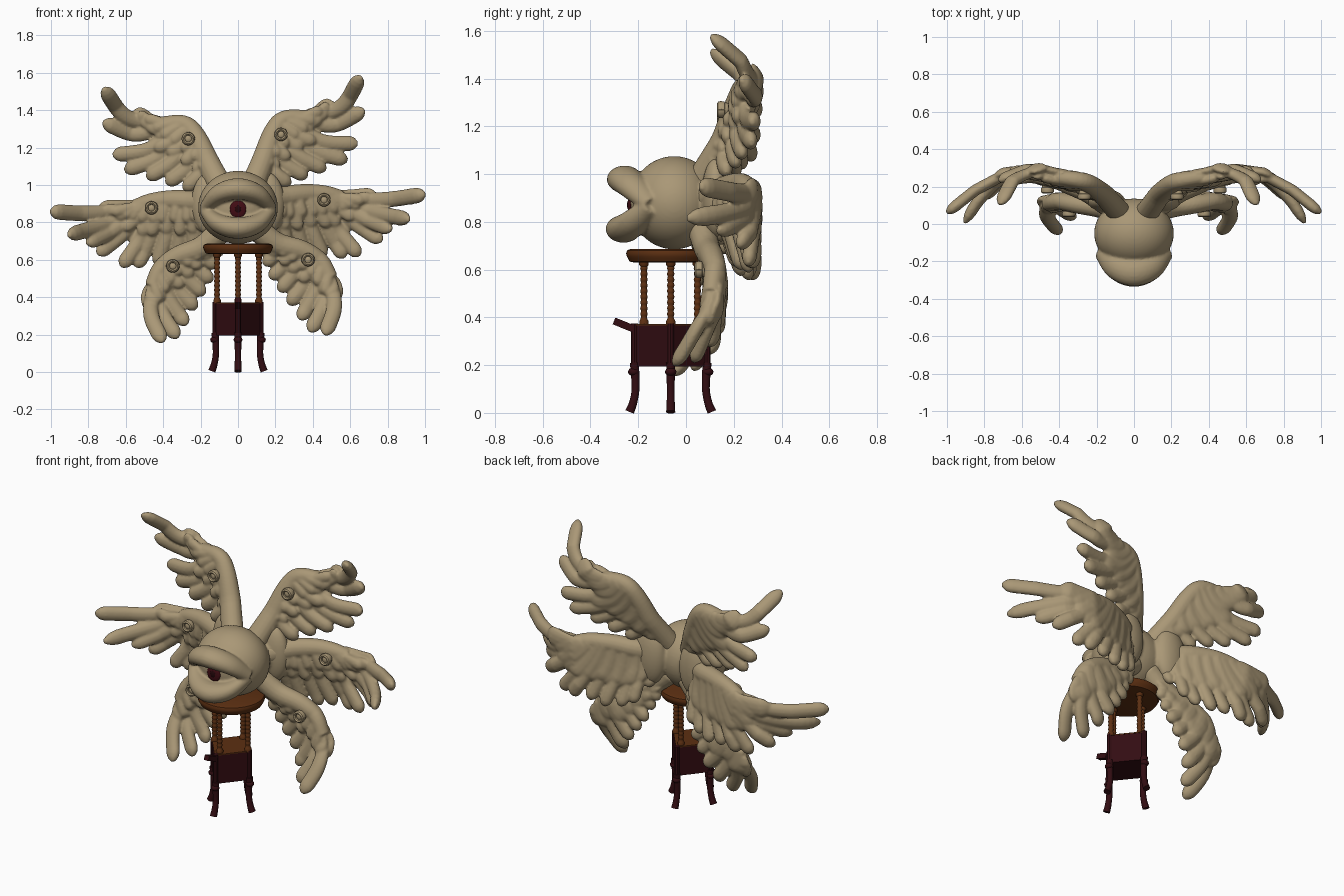
import bpy, bmesh, math
from mathutils import Vector, Matrix

if "Cube" in bpy.data.objects:
    bpy.data.objects.remove(bpy.data.objects["Cube"])

def material(name, rgb):
    m = bpy.data.materials.new(name)
    m.diffuse_color = (*rgb, 1)
    m.use_nodes = True
    m.node_tree.nodes["Principled BSDF"].inputs["Base Color"].default_value = m.diffuse_color
    return m

STONE = material("pale stone", (0.40, 0.312, 0.182))
BROWN = material("brown wood", (0.108, 0.029, 0.006))
MAROON = material("dark maroon wood", (0.032, 0.004, 0.006))
IRIS = material("iris red", (0.055, 0.004, 0.007))
PUPIL = material("pupil black", (0.018, 0.002, 0.003))

def finish(bm, name, mat, voxel=0, angle=40):
    bmesh.ops.recalc_face_normals(bm, faces=bm.faces)
    me = bpy.data.meshes.new(name)
    bm.to_mesh(me)
    bm.free()
    ob = bpy.data.objects.new(name, me)
    bpy.context.collection.objects.link(ob)
    me.materials.append(mat)
    bpy.ops.object.select_all(action='DESELECT')
    ob.select_set(True)
    bpy.context.view_layer.objects.active = ob
    bpy.ops.object.shade_smooth_by_angle(angle=math.radians(angle))
    if voxel:   # fuse overlapping pieces into one sculpted skin
        r = ob.modifiers.new("fuse", 'REMESH')
        r.mode, r.voxel_size, r.use_smooth_shade = 'VOXEL', voxel, True
        s = ob.modifiers.new("soften", 'SMOOTH')
        s.factor, s.iterations = 0.5, 4
    return ob

def spline(pts, n):
    """Catmull-Rom curve through pts, n+1 samples."""
    p = [Vector(q) for q in pts]
    p = [2 * p[0] - p[1]] + p + [2 * p[-1] - p[-2]]
    out = []
    for i in range(n + 1):
        u = i / n * (len(p) - 3)
        k = min(int(u), len(p) - 4)
        t = u - k
        a, b, c, d = p[k:k + 4]
        out.append(0.5 * (2 * b + (c - a) * t + (2 * a - 5 * b + 4 * c - d) * t * t
                          + (3 * b - a - 3 * c + d) * t ** 3))
    return out

def tube(bm, path, widths, thicks, sides=12):
    """Closed elliptical tube: width lies in the xz plane, thickness along y."""
    rings = []
    for i, c in enumerate(path):
        t = (path[min(i + 1, len(path) - 1)] - path[max(i - 1, 0)]).normalized()
        s = t.cross(Vector((0, 1, 0))).normalized()
        u = s.cross(t)
        rings.append([bm.verts.new(c + s * widths[i] * math.cos(a) + u * thicks[i] * math.sin(a))
                      for a in [2 * math.pi * k / sides for k in range(sides)]])
    bridge(bm, rings, sides)

def bridge(bm, rings, sides):
    for r0, r1 in zip(rings, rings[1:]):
        for k in range(sides):
            bm.faces.new((r0[k], r0[(k + 1) % sides], r1[(k + 1) % sides], r1[k]))
    bm.faces.new(rings[0])
    bm.faces.new(rings[-1])

def lathe(bm, profile, x, y, sides=12):
    bridge(bm, [[bm.verts.new((x + r * math.cos(2 * math.pi * k / sides),
                               y + r * math.sin(2 * math.pi * k / sides), z)) for k in range(sides)]
                for r, z in profile], sides)

def ball(bm, loc, size, u=32, v=20):
    bmesh.ops.create_uvsphere(bm, u_segments=u, v_segments=v, radius=1,
                              matrix=Matrix.Translation(loc) @ Matrix.Diagonal((*size, 1)))

# ---- wings: arm line, feather tips (outer to inner), depth by distance from the hub
HUB = Vector((0, 0.87))
WINGS = {
    "upper": dict(
        arm=[(.06, .95), (.13, 1.12), (.19, 1.28), (.25, 1.35), (.37, 1.36)],
        tips=[(.655, 1.58), (.675, 1.40), (.64, 1.22), (.585, 1.13), (.47, 1.08),
              (.37, 1.04), (.28, 1.00), (.20, .97), (.14, .96)],
        depth=[(.1, .06), (.3, .17), (.5, .235), (.7, .285), (.85, .23), (.97, .10)],
        bend=.065, curl={}, eye=(.23, 1.27)),
    "middle": dict(
        arm=[(.08, .89), (.20, .925), (.34, .95), (.46, .95), (.55, .93)],
        tips=[(1.0, .95), (.915, .815), (.82, .76), (.77, .70), (.65, .62), (.57, .61),
              (.46, .61), (.37, .59), (.28, .60), (.21, .63), (.15, .72)],
        depth=[(.1, .08), (.25, .18), (.4, .24), (.55, .28), (.7, .26), (.85, .18), (1, .06)],
        bend=.02, curl={1: -.13, 2: -.06}, eye=(.46, .92)),
    "lower": dict(
        arm=[(.06, .80), (.20, .69), (.34, .65), (.44, .59), (.495, .5)],
        tips=[(.465, .20), (.385, .215), (.33, .28), (.27, .36), (.22, .43), (.17, .50), (.14, .57),
              (.11, .63)],
        depth=[(.1, .07), (.3, .105), (.5, .135), (.65, .115), (.75, .03), (.83, -.045)],
        bend=-.035, curl={0: -.02}, eye=(.375, .60)),
}

def depth_at(table, p):
    d = (p - HUB).length
    for (d0, y0), (d1, y1) in zip(table, table[1:]):
        if d <= d1:
            f = max(0, (d - d0) / (d1 - d0))
            return y0 + (y1 - y0) * f
    return table[-1][1]

def build_wing(name, w, left):
    def place(p, dy=0):          # the left side is mirrored and hangs a little lower
        y = depth_at(w["depth"], p) + dy
        q = p - HUB
        if left:
            a = -math.radians(5.3)
            q = Vector((-(q.x * math.cos(a) - q.y * math.sin(a)), q.x * math.sin(a) + q.y * math.cos(a)))
        return Vector((q.x, y, q.y + HUB.y))
    bm = bmesh.new()
    def feather(s, tip, half, thick, bend, dy, curl=0, n=20):
        d = tip - s
        mid = (s + tip) / 2 + Vector((d.y, -d.x)).normalized() * bend
        pts = spline([s, mid, tip], n)
        cap = min(.4, half * 1.1 / d.length)      # blunt rounded tip
        shape = []
        for i in range(n + 1):
            t = i / n
            f = .75 + .25 * math.sin(math.pi / 2 * min(t / .6, 1))
            if t > 1 - cap:
                f *= math.sqrt(max(.1, 1 - ((t - 1 + cap) / cap) ** 2))
            shape.append(f)
        tube(bm, [place(p, dy + curl * (i / n) ** 3) for i, p in enumerate(pts)],
             [half * f for f in shape], [thick * f for f in shape])
    arm = spline(w["arm"], 20)
    tube(bm, [place(p, -.012) for p in arm],
         [.068 - .026 * i / 20 for i in range(21)], [.06 - .02 * i / 20 for i in range(21)], 16)
    n = len(w["tips"])
    for i, tip in enumerate(w["tips"]):
        k = i / (n - 1)
        s, tip = arm[round(20 - 17 * k)], Vector(tip)
        bend = w["bend"] * (1 - .6 * k)
        short = .7 if i < 3 else 1               # outer feathers stay separate for longer
        feather(s, tip, .043 - .005 * k, .031, bend, .008 * (i % 2), w["curl"].get(i, 0))   # flight feathers
        feather(s, s.lerp(tip, .62 * short), .058, .026, bend * .5, .016)             # smooth back layer
        feather(s, s.lerp(tip, .52 * short), .034, .022, bend * .5, -.022 - .006 * (i % 2))   # front coverts
        if i < n - 1:                                                                 # short coverts
            tip2 = tip.lerp(Vector(w["tips"][i + 1]), .5)
            s2 = arm[round(20 - 17 * (i + .5) / (n - 1))]
            feather(s2, s2.lerp(tip2, .34), .032, .024, 0, -.036)
            feather(s2, s2.lerp(tip2, .64 * short), .05, .024, bend * .5, .014)       # gap filler
    finish(bm, name, STONE, voxel=.007)
    # small lidded eye on the wing front
    bm = bmesh.new()
    c = place(Vector(w["eye"]), -.075)
    ball(bm, c + Vector((0, .016, 0)), (.03, .026, .03), 16, 10)
    ring = [c + Vector((.026 * math.cos(a), 0, .026 * math.sin(a)))
            for a in [2 * math.pi * k / 20 for k in range(21)]]
    tube(bm, ring, [.010] * 21, [.018] * 21, 8)
    finish(bm, name + "_eye", STONE)

for key, spec in WINGS.items():
    for left in (False, True):
        build_wing(f"{key}_wing_{'left' if left else 'right'}", spec, left)

# ---- round body with wing roots and heavy eyelids
bm = bmesh.new()
ball(bm, (0, -.05, .88), (.213, .186, .195), 48, 32)
for side in (-1, 1):
    ball(bm, (side * .15, .125, .90), (.10, .06, .17))
for arc in ([(-.18, -.15, .875), (-.105, -.225, .95), (0, -.257, .978), (.105, -.225, .95), (.18, -.15, .875)],
            [(-.18, -.15, .865), (-.105, -.225, .795), (0, -.262, .77), (.105, -.225, .795), (.18, -.15, .865)]):
    bulge = [math.sin(math.pi * i / 32) for i in range(33)]
    tube(bm, spline(arc, 32), [.03 + .028 * b for b in bulge], [.04 + .035 * b for b in bulge], 18)
finish(bm, "eye_body", STONE, voxel=.008)

bm = bmesh.new()
ball(bm, (0, -.232, .87), (.044, .012, .048), 24, 12)
finish(bm, "iris", IRIS)
bm = bmesh.new()
ball(bm, (0, -.241, .87), (.018, .006, .02), 16, 10)
finish(bm, "pupil", PUPIL)

# ---- stool
CY = -.064
bm = bmesh.new()
lathe(bm, [(.155, .63), (.172, .634), (.178, .645), (.183, .654), (.187, .668),
           (.182, .681), (.165, .687)], 0, CY, 40)
finish(bm, "seat", BROWN)

SIDES = [(1, 0), (0, 1), (-1, 0), (0, -1)]
bm = bmesh.new()          # turned posts
for dx, dy in SIDES:
    prof = [(.02, .365), (.02, .385)]
    prof += [(.0145 + .002 * math.cos(i * math.pi / 2), .39 + i * .006) for i in range(38)]
    prof += [(.021, .62), (.021, .64)]
    lathe(bm, prof, dx * .112, CY + dy * .112, 10)
finish(bm, "turned_posts", BROWN)

def diamond(name, rx, ry, z0, z1, mat):
    bm = bmesh.new()
    lo, hi = [[bm.verts.new((dx * rx, CY + dy * ry, z)) for dx, dy in SIDES] for z in (z0, z1)]
    bridge(bm, [lo, hi], 4)
    return finish(bm, name, mat)

diamond("drawer_box", .128, .158, .195, .366, MAROON)
diamond("box_top", .130, .161, .366, .372, BROWN)

bm = bmesh.new()          # corner stiles and curved legs
for dx, dy in SIDES:
    def at(r, z):
        return Vector((dx * (.122 + r * .9), CY + dy * (.152 + r), z))
    tube(bm, [at(0, .374), at(0, .19)], [.015] * 2, [.015] * 2, 8)
    leg = spline([at(0, .21), at(-.004, .14), at(-.004, .09), at(.006, .04), at(.02, 0.004)], 14)
    r = [.020 - .003 * math.sin(math.pi * i / 14) for i in range(15)]
    tube(bm, leg, r, r, 10)
    ball(bm, at(.003, .172), (.024, .024, .018), 12, 8)
finish(bm, "curved_legs", MAROON)

bm = bmesh.new()          # tilted handle at the front corner
bmesh.ops.create_cube(bm, size=1, matrix=Matrix.Translation((0, -.262, .369))
                      @ Matrix.Rotation(math.radians(-22), 4, 'X') @ Matrix.Diagonal((.03, .085, .03, 1)))
finish(bm, "handle", MAROON)
